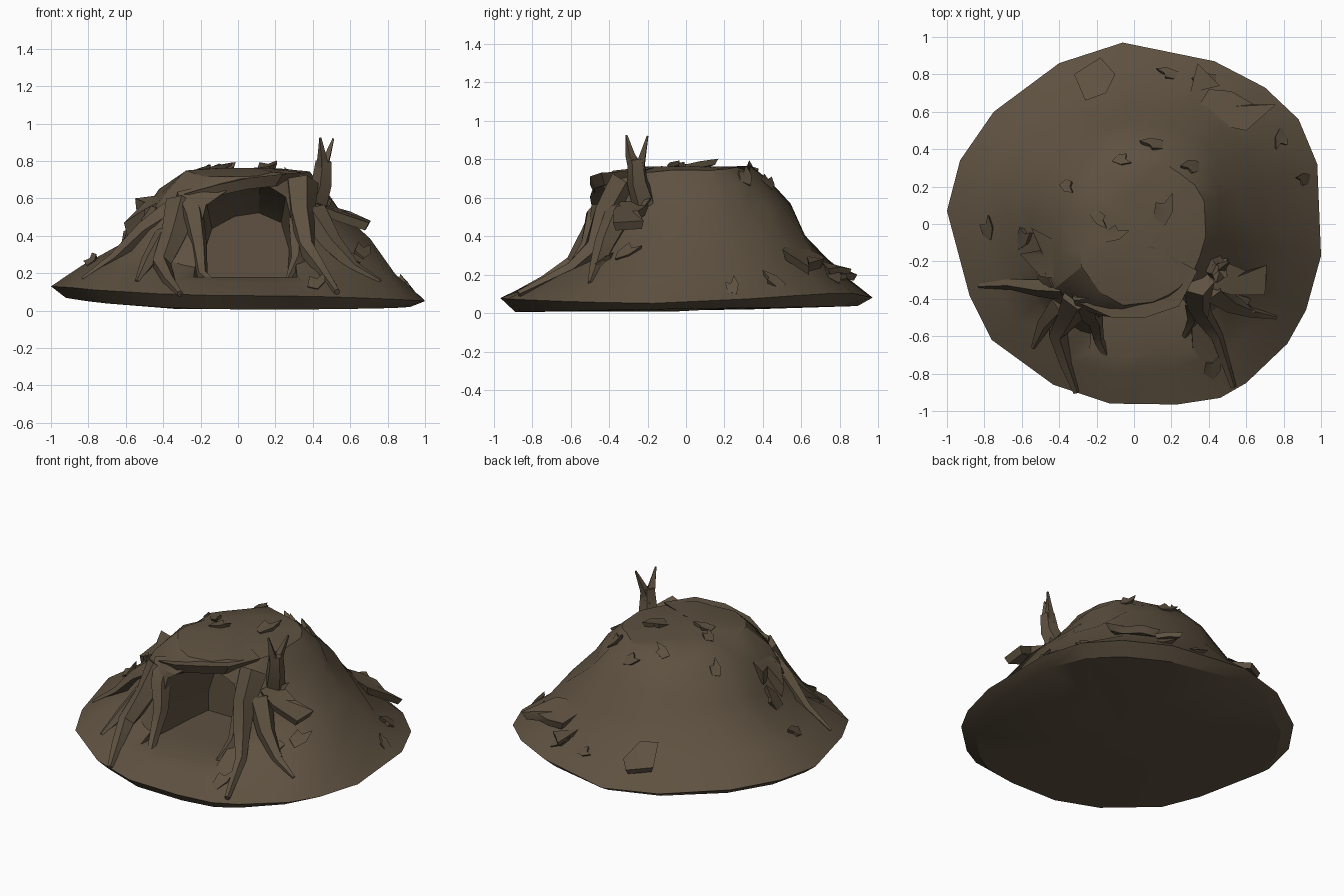
import bpy, bmesh, math, random
from mathutils import Vector, Matrix
from mathutils.bvhtree import BVHTree

if "Cube" in bpy.data.objects:
    bpy.data.objects.remove(bpy.data.objects["Cube"])

rng = random.Random(4)
earth = bpy.data.materials.new("earth brown")
earth.diffuse_color = (0.112, 0.083, 0.052, 1)
earth.use_nodes = True
earth.node_tree.nodes["Principled BSDF"].inputs["Base Color"].default_value = earth.diffuse_color


def finish(name, bm, angle=35):
    bmesh.ops.recalc_face_normals(bm, faces=bm.faces)
    me = bpy.data.meshes.new(name)
    bm.to_mesh(me)
    bm.free()
    ob = bpy.data.objects.new(name, me)
    bpy.context.collection.objects.link(ob)
    me.materials.append(earth)
    smooth(ob, angle)
    return ob


def smooth(ob, angle):
    bpy.ops.object.select_all(action='DESELECT')
    ob.select_set(True)
    bpy.context.view_layer.objects.active = ob
    bpy.ops.object.shade_smooth_by_angle(angle=math.radians(angle))


def loft(bm, rings):
    """Closed skin through rings of equal length, capped at both ends."""
    vs = [[bm.verts.new(p) for p in r] for r in rings]
    n = len(vs[0])
    for a, b in zip(vs, vs[1:]):
        for i in range(n):
            bm.faces.new((a[i], a[(i + 1) % n], b[(i + 1) % n], b[i]))
    for r in (vs[0], vs[-1]):
        c = bm.verts.new(sum((v.co for v in r), Vector()) / n)
        for i in range(n):
            bm.faces.new((r[i], r[(i + 1) % n], c))


# --- mound: rim outline plus slope profiles in four directions ---
rim = [(1, -.17), (.98, .32), (.88, .56), (.7, .73), (.43, .87), (-.06, .97), (-.4, .86),
       (-.75, .6), (-.93, .34), (-1, .07), (-.88, -.38), (-.76, -.62), (-.43, -.86),
       (-.13, -.96), (.23, -.965), (.46, -.93), (.6, -.85), (.82, -.64), (.92, -.46)]
right = [(1, .05), (.87, .21), (.7, .38), (.54, .52), (.47, .65), (.38, .74)]
back = [(.96, .08), (.8, .22), (.64, .4), (.54, .56), (.44, .68), (.33, .75)]
left = [(1, .13), (.82, .25), (.64, .36), (.56, .48), (.43, .64), (.27, .74)]
front = [(.97, .08), (.8, .15), (.6, .21), (.52, .42), (.49, .6), (.42, .73)]


def slope(angle, k):
    c, s = math.cos(angle), math.sin(angle)
    a, b = (right if c > 0 else left)[k], (back if s > 0 else front)[k]
    r, z = [a[i] * c * c + b[i] * s * s for i in (0, 1)]
    # slight shoulders at the back right and front left
    d = max(0, math.sin(2 * angle))
    if k == 0:
        return r, z + (.035 * d if s > 0 else 0)
    return r * (1 + (.05 if s > 0 else .08) * d * (k > 1)), z


rings = []
under = []
for x, y in rim:
    under.append(Vector((x * .92, y * .92, .022 + .045 * max(0, -x) ** 2 + .015 * max(0, y) - .016 * max(0, -y))))
rings.append([Vector((p.x * .4, p.y * .4, .008 + .012 * (p.y > 0))) for p in under])
rings.append(under)
rings.append([Vector((x, y, slope(math.atan2(y, x), 0)[1])) for x, y in rim])
for k in range(1, 6):
    ring = []
    for x, y in rim:
        a = math.atan2(y, x)
        r, z = slope(a, k)
        r *= 1 + rng.uniform(-.035, .035)
        ring.append(Vector((r * math.cos(a), r * math.sin(a), z + rng.uniform(-.015, .015))))
    rings.append(ring)
rings.append([Vector((p.x * .5, p.y * .5, .762)) for p in rings[-1]])
bm = bmesh.new()
loft(bm, rings)
bmesh.ops.recalc_face_normals(bm, faces=bm.faces)
surface = BVHTree.FromBMesh(bm)
mound = finish("mound", bm, 30)


def drop(x, y):
    hit = surface.ray_cast(Vector((x, y, 2)), Vector((0, 0, -1)))
    return (hit[0], hit[1]) if hit[0] else (Vector((x, y, .1)), Vector((0, 0, 1)))


# --- hollow: arched cutter narrowing and lowering towards the back ---
arch = [(-.22, .18), (.3, .18), (.31, .4), (.26, .62), (.12, .7), (-.03, .67), (-.17, .57), (-.22, .37)]
bm = bmesh.new()
loft(bm, [[Vector((.05 + (x - .05) * w, y, .18 + (z - .18) * h)) for x, z in arch]
          for y, w, h in ((-.8, 1.1, 1), (-.42, .98, .98), (-.2, .93, .85), (-.05, .86, .66))])
cutter = finish("hollow_cutter", bm)
cutter.hide_render = True
mod = mound.modifiers.new("hollow", 'BOOLEAN')
mod.operation = 'DIFFERENCE'
mod.solver = 'EXACT'
mod.object = cutter
bpy.context.view_layer.objects.active = mound
bpy.ops.object.modifier_apply(modifier="hollow")
bpy.data.objects.remove(cutter)
smooth(mound, 30)


# --- roots and branches: tapered tubes; two-number points rest on the mound ---
def root(name, pts, r0, r1, sides=5):
    path = [Vector(p) if len(p) == 3 else drop(*p)[0] for p in pts]
    rs = []
    for i, p in enumerate(path):
        d = (path[min(i + 1, len(path) - 1)] - path[max(i - 1, 0)]).normalized()
        rot = d.to_track_quat('Z', 'Y')
        r = r0 + (r1 - r0) * i / (len(path) - 1)
        rs.append([p + rot @ Vector((r * math.cos(t), r * math.sin(t), 0))
                   for t in (math.tau * j / sides for j in range(sides))])
    bm = bmesh.new()
    loft(bm, rs)
    finish(name, bm)


root("left_doorpost", [(-.27, -.36, .6), (-.24, -.47, .5), (-.21, -.51, .35), (-.19, -.62, .19), (-.09, -.83, .11)], .08, .012)
root("left_outer_root", [(-.3, -.38, .57), (-.34, -.48, .4), (-.41, -.58, .25), (-.37, -.74, .16), (-.31, -.9, .09)], .09, .018)
root("left_side_root", [(-.36, -.34, .52), (-.5, -.34), (-.66, -.32), (-.83, -.33)], .07, .012)
root("left_low_root", [(-.38, -.42, .4), (-.48, -.53, .26), (-.54, -.66)], .07, .012)
root("right_doorpost", [(.34, -.31, .68), (.34, -.41, .52), (.36, -.48, .34), (.44, -.6, .23), (.53, -.87, .1)], .09, .018)
root("right_inner_root", [(.32, -.4, .48), (.32, -.5, .28), (.27, -.6, .17)], .06, .015)
root("right_outer_root", [(.4, -.34, .52), (.5, -.42, .36), (.62, -.47), (.76, -.5)], .08, .012)
root("branch_stem", [(.4, -.2, .52), (.45, -.25, .68), (.46, -.26, .8)], .07, .045)
root("branch_fork_front", [(.45, -.25, .72), (.45, -.29, .82), (.44, -.31, .925)], .045, .006, 4)
root("branch_fork_back", [(.45, -.25, .72), (.47, -.23, .8), (.51, -.2, .92)], .045, .006, 4)


# --- ledges: sharp-edged slabs sticking out of the slopes ---
def slab(name, pts, thick):
    bm = bmesh.new()
    top = [Vector(p) for p in pts]
    mid = sum(top, Vector()) / len(top)
    loft(bm, [top, [mid + (p - mid) * .85 - Vector((0, 0, thick)) for p in top]])
    finish(name, bm)


slab("brow", [(-.38, -.28, .63), (-.3, -.42, .62), (-.12, -.5, .67), (.06, -.5, .71), (.24, -.44, .73),
              (.34, -.25, .74), (.1, -.12, .765), (-.2, -.14, .74)], .06)
slab("right_ledge", [(.42, -.18, .58), (.53, -.22, .55), (.6, -.25, .53), (.71, -.22, .48), (.7, -.38, .47),
                     (.52, -.38, .53), (.4, -.34, .58)], .05)
slab("left_ledge", [(-.4, -.1, .62), (-.55, -.02, .6), (-.5, -.14, .58), (-.61, -.16, .47), (-.5, -.28, .54),
                    (-.35, -.3, .62)], .09)
slab("back_ledge", [(.3, .56, .38), (.4, .72, .29), (.52, .71, .28), (.64, .64, .26), (.76, .64, .24), (.6, .5, .33)], .05)
slab("back_low_ledge", [(.3, .7, .27), (.34, .86, .23), (.4, .8, .24), (.46, .74, .23)], .03)
slab("back_left_ledge", [(-.26, .66, .32), (-.32, .8, .22), (-.18, .89, .2), (-.1, .8, .22), (-.15, .7, .31)], .04)


# --- chips: small curled flakes of bark lying on the surface ---
def chip(x, y, size, turn):
    p, n = drop(x, y)
    m = Matrix.Translation(p) @ n.to_track_quat('Z', 'Y').to_matrix().to_4x4() @ Matrix.Rotation(math.radians(turn), 4, 'Z')
    top = [(-.9, -.4, .1), (.1, -.55, .3), (1.1, -.15, .45), (.3, .1, .25), (.2, .6, .35), (-.7, .4, 0)]
    bm = bmesh.new()
    loft(bm, [[m @ (Vector(q) * size) for q in top],
              [m @ (Vector((q[0] * .8, q[1] * .8, q[2] - .35)) * size) for q in top]])
    finish("bark_chip", bm)


for x, y, s, t in [(.16, .08, .09, 70), (-.1, -.05, .07, 200), (.3, .3, .07, 60), (-.06, .34, .06, 130),
                   (.1, .42, .07, 20), (-.78, -.02, .07, 160), (-.58, -.07, .09, 110), (.42, -.76, .08, 60),
                   (.18, .8, .06, 0), (.38, .76, .08, 40), (.66, -.3, .08, 20), (.9, .24, .06, 90),
                   (-.18, .03, .06, 10), (.78, .45, .07, 130), (-.47, -.28, .08, 190), (.58, -.42, .08, 300),
                   (.44, -.24, .08, 30), (-.35, .2, .06, 80)]:
    chip(x, y, s, t)
